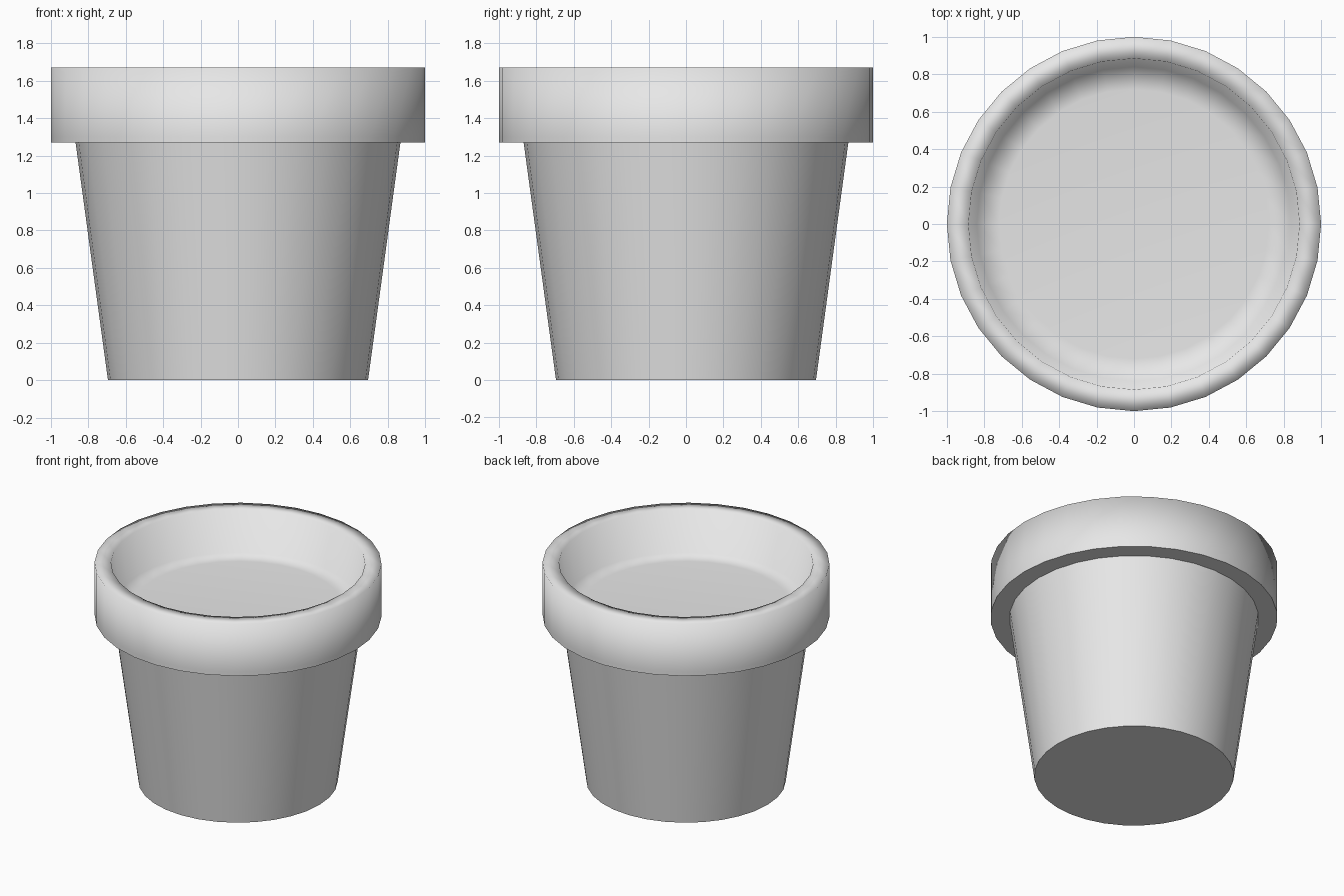
import bpy, bmesh, math

cube = bpy.data.objects.get("Cube")
if cube:
    bpy.data.objects.remove(cube, do_unlink=True)

SIDES = 32

# One plain grey for the whole pot
grey = bpy.data.materials.new("light_grey")
grey.use_nodes = True
colour = (0.8, 0.8, 0.8, 1)
grey.diffuse_color = colour
grey.node_tree.nodes["Principled BSDF"].inputs["Base Color"].default_value = colour


def lathe(name, profile, sharp=(), cap_start=False, cap_end=False):
    """Spin (radius, height) points round z; rings listed in sharp stay crisp."""
    bm = bmesh.new()
    rings = []
    for r, z in profile:
        rings.append([bm.verts.new((r * math.cos(math.tau * i / SIDES),
                                    r * math.sin(math.tau * i / SIDES), z))
                      for i in range(SIDES)])
    for a, b in zip(rings, rings[1:]):
        for i in range(SIDES):
            j = (i + 1) % SIDES
            bm.faces.new((a[i], a[j], b[j], b[i]))
    if cap_start:
        bm.faces.new(rings[0][::-1])
    if cap_end:
        bm.faces.new(rings[-1])
    for f in bm.faces:
        f.smooth = True
    for k in sharp:
        ring = rings[k]
        for i in range(SIDES):
            bm.edges.get((ring[i], ring[(i + 1) % SIDES])).smooth = False
    mesh = bpy.data.meshes.new(name)
    bm.to_mesh(mesh)
    bm.free()
    mesh.materials.append(grey)
    obj = bpy.data.objects.new(name, mesh)
    bpy.context.collection.objects.link(obj)
    return obj


# Tapered body with a closed base
lathe("pot_body", [(0.695, 0), (0.868, 1.27)], sharp=[0], cap_start=True)

# Collar: underside, outer wall, softly shaded lip, inner wall and filled floor
lathe("pot_rim",
      [(0.868, 1.27), (1, 1.27), (1, 1.3), (1, 1.67), (0.885, 1.67),
       (0.84, 1.36), (0.72, 1.35)],
      sharp=[1], cap_end=True)
